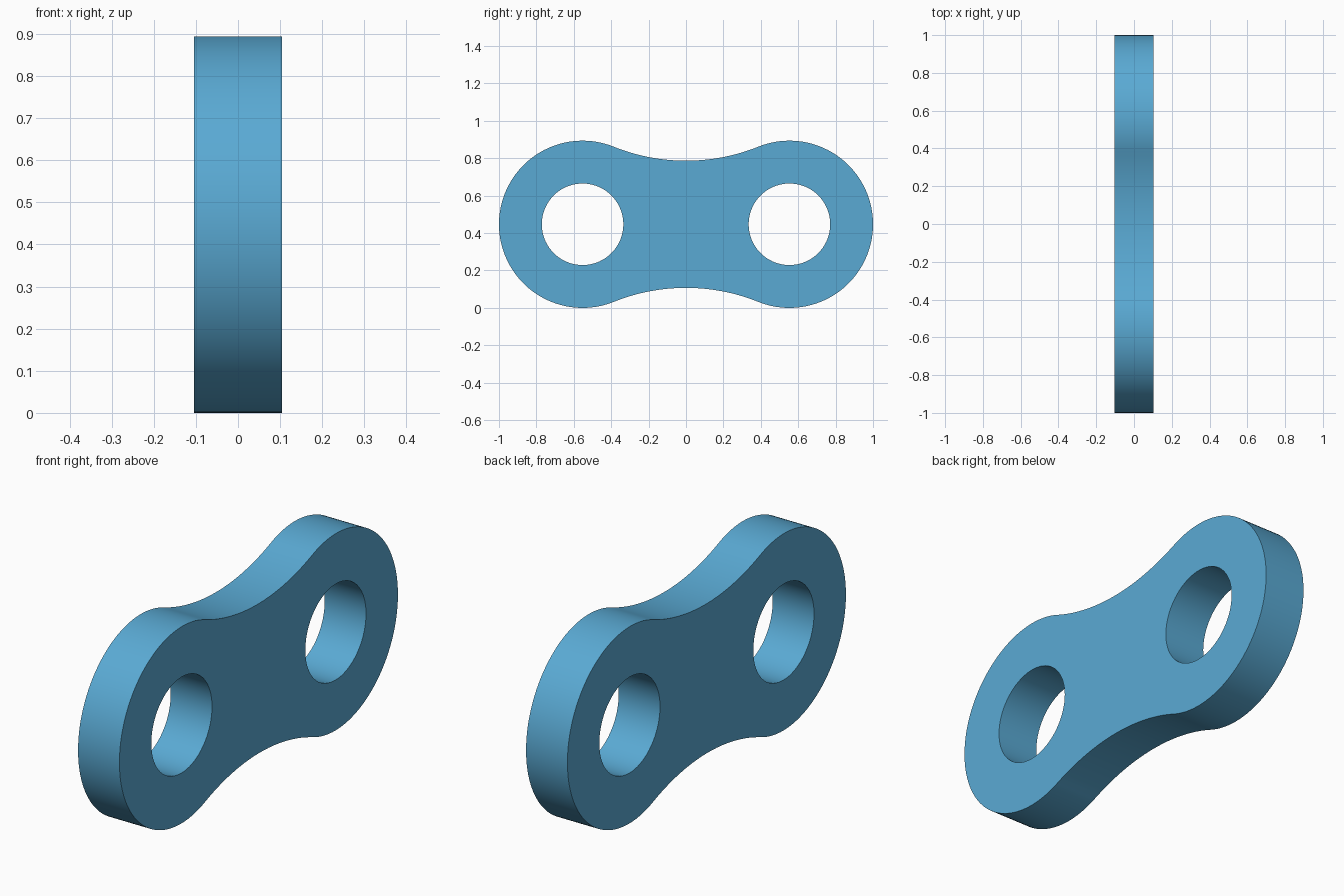
import bpy, bmesh, math
from mathutils import Matrix

if "Cube" in bpy.data.objects:
    bpy.data.objects.remove(bpy.data.objects["Cube"])

R_END, R_HOLE, HALF_WAIST, HALF_THICK = 0.447, 0.218, 0.34, 0.104
CY = 1.0 - R_END  # distance of each eye from the middle

# Concave waist arc, tangent to both round ends
R_WAIST = (CY**2 + HALF_WAIST**2 - R_END**2) / (2 * (R_END - HALF_WAIST))
WAIST_C = HALF_WAIST + R_WAIST
tangent = math.atan2(WAIST_C, CY)  # angle from the waist centre line


def arc(cx, cy, r, a0, a1, n):
    return [(cx + r * math.cos(a0 + (a1 - a0) * i / n),
             cy + r * math.sin(a0 + (a1 - a0) * i / n)) for i in range(n)]


# Outline, counter-clockwise: right end, upper waist, left end, lower waist
end = math.pi - tangent
outline = arc(CY, 0, R_END, -end, end, 72)
outline += arc(0, WAIST_C, R_WAIST, -tangent, -math.pi + tangent, 32)
outline += [(-x, -y) for x, y in outline]
holes = [arc(s * CY, 0, R_HOLE, 0, 2 * math.pi, 72) for s in (-1, 1)]

# Filled, extruded profile with two holes
curve = bpy.data.curves.new("link_profile", "CURVE")
curve.dimensions = "2D"
curve.fill_mode = "BOTH"
curve.extrude = HALF_THICK
for loop in [outline] + holes:
    spline = curve.splines.new("POLY")
    spline.points.add(len(loop) - 1)
    for p, (x, y) in zip(spline.points, loop):
        p.co = (x, y, 0, 1)
    spline.use_cyclic_u = True
profile = bpy.data.objects.new("link_profile", curve)
bpy.context.collection.objects.link(profile)
bpy.context.view_layer.update()
mesh = bpy.data.meshes.new_from_object(
    profile.evaluated_get(bpy.context.evaluated_depsgraph_get()))
bpy.data.objects.remove(profile)

# Weld the caps and stand the link up: length along y, thickness along x
bm = bmesh.new()
bm.from_mesh(mesh)
bmesh.ops.remove_doubles(bm, verts=bm.verts, dist=1e-5)
bm.transform(Matrix(((0, 0, 1, 0), (1, 0, 0, 0), (0, 1, 0, R_END), (0, 0, 0, 1))))
bmesh.ops.recalc_face_normals(bm, faces=bm.faces)
bm.to_mesh(mesh)
bm.free()

link = bpy.data.objects.new("link_plate", mesh)
bpy.context.collection.objects.link(link)
blue = bpy.data.materials.new("sky_blue")
blue.diffuse_color = (0.102, 0.402, 0.658, 1)
blue.use_nodes = True
blue.node_tree.nodes["Principled BSDF"].inputs["Base Color"].default_value = blue.diffuse_color
mesh.materials.clear()
mesh.materials.append(blue)
for poly in mesh.polygons:
    poly.material_index = 0

# Smooth rims, crisp cap edges
bpy.context.view_layer.objects.active = link
link.select_set(True)
bpy.ops.object.shade_smooth_by_angle(angle=math.radians(30))
